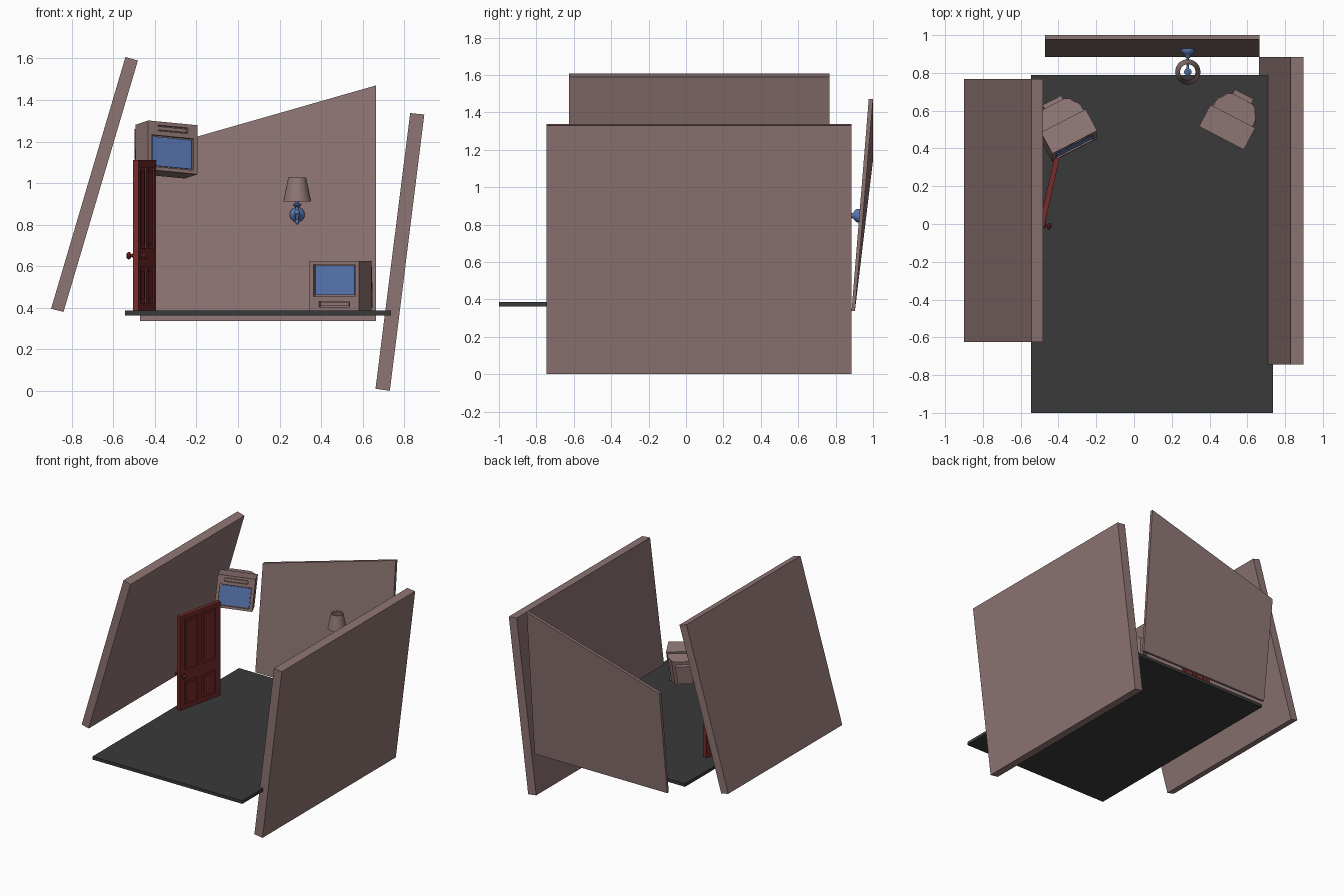
import bpy, bmesh
from math import radians, cos, sin, pi
from mathutils import Matrix, Vector

if "Cube" in bpy.data.objects:
    bpy.data.objects.remove(bpy.data.objects["Cube"], do_unlink=True)


def material(name, r, g, b):
    m = bpy.data.materials.new(name)
    m.use_nodes = True
    m.diffuse_color = (r, g, b, 1)
    m.node_tree.nodes["Principled BSDF"].inputs["Base Color"].default_value = (r, g, b, 1)
    return m


BROWN = material("dusty_brown", 0.27, 0.18, 0.174)
CHARCOAL = material("charcoal", 0.042, 0.042, 0.042)
RED = material("dark_red", 0.19, 0.024, 0.024)
BLUE = material("steel_blue", 0.1, 0.19, 0.45)
I = Matrix.Identity(4)


def finish(name, bm, mat, matrix=I, smooth=False):
    bmesh.ops.recalc_face_normals(bm, faces=bm.faces)
    mesh = bpy.data.meshes.new(name)
    bm.to_mesh(mesh)
    bm.free()
    mesh.materials.append(mat)
    ob = bpy.data.objects.new(name, mesh)
    bpy.context.collection.objects.link(ob)
    ob.matrix_world = matrix
    if smooth:
        bpy.ops.object.select_all(action='DESELECT')
        ob.select_set(True)
        bpy.context.view_layer.objects.active = ob
        bpy.ops.object.shade_smooth_by_angle(angle=radians(40))
    return ob


def loft(name, ring_a, ring_b, mat, matrix=I):
    """Solid between two rings with the same point count."""
    bm = bmesh.new()
    a = [bm.verts.new(p) for p in ring_a]
    b = [bm.verts.new(p) for p in ring_b]
    bm.faces.new(a)
    bm.faces.new(b)
    for i in range(len(a)):
        j = (i + 1) % len(a)
        bm.faces.new((a[i], a[j], b[j], b[i]))
    return finish(name, bm, mat, matrix)


def box(name, x, y, z, mat, matrix=I):
    ring = [(x[0], y[0]), (x[1], y[0]), (x[1], y[1]), (x[0], y[1])]
    return loft(name, [(*p, z[0]) for p in ring], [(*p, z[1]) for p in ring], mat, matrix)


def lathe(name, profile, mat, matrix, sides=24):
    """Spin (radius, height) points about the local z axis."""
    bm = bmesh.new()
    rings = [[bm.verts.new((r * cos(2 * pi * i / sides), r * sin(2 * pi * i / sides), h))
              for i in range(sides)] for r, h in profile]
    for low, high in zip(rings, rings[1:]):
        for i in range(sides):
            j = (i + 1) % sides
            bm.faces.new((low[i], low[j], high[j], high[i]))
    bmesh.ops.remove_doubles(bm, verts=bm.verts, dist=1e-5)
    return finish(name, bm, mat, matrix, smooth=True)


def ball(r, stretch=1.0, steps=8):
    return [(r * sin(pi * i / steps), -r * stretch * cos(pi * i / steps)) for i in range(steps + 1)]


# Floor and the three leaning walls
box("floor", (-0.545, 0.737), (-1.0, 0.79), (0.362, 0.386), CHARCOAL)


def side_wall(name, outline, y0, y1):
    loft(name, [(x, y0, z) for x, z in outline], [(x, y1, z) for x, z in outline], BROWN)


side_wall("right_wall", [(-0.9, 0.395), (-0.84, 0.38), (-0.482, 1.59), (-0.542, 1.607)], -0.625, 0.768)
side_wall("left_wall", [(0.662, 0.01), (0.731, 0.0), (0.897, 1.33), (0.829, 1.337)], -0.745, 0.885)


def back_ring(low_y, high_y):
    return [(-0.472, low_y, 0.337), (0.664, low_y, 0.337), (0.664, high_y, 1.47), (-0.472, high_y, 1.145)]


loft("back_wall", back_ring(0.885, 0.977), back_ring(0.903, 1.0), BROWN)

# Panelled door: local x runs along the width, local y through the thickness
W, H, T = 0.385, 0.725, 0.014
door = Matrix.Translation((-0.492, -0.025, 0.386)) @ Matrix.Rotation(radians(77.4), 4, 'Z')
box("door_core", (0.01, W - 0.01), (-0.006, 0.006), (0.005, H - 0.005), RED, door)
STILE, MULL = 0.045, 0.04
columns = [(STILE, (W - MULL) / 2), ((W + MULL) / 2, W - STILE)]
rows = [(0.035, 0.21), (0.3, H - 0.035)]
for name, x in (("front", (0, STILE)), ("middle", (columns[0][1], columns[1][0])), ("rear", (W - STILE, W))):
    box("door_stile_" + name, x, (-T, T), (0, H), RED, door)
for c, x in enumerate(columns):
    edges = [0] + [z for row in rows for z in row] + [H]
    for k in range(0, len(edges), 2):
        box(f"door_rail_{c}_{k}", x, (-T, T), (edges[k], edges[k + 1]), RED, door)
    for r, z in enumerate(rows):
        g = 0.02
        box(f"door_panel_{c}_{r}", (x[0] + g, x[1] - g), (-0.01, 0.01), (z[0] + g, z[1] - g), RED, door)
for side in (-1, 1):
    turn = Matrix.Rotation(-side * pi / 2, 4, 'X')
    spot = door @ Matrix.Translation((0.022, side * T, 0.265)) @ turn
    lathe("door_knob", [(0, 0), (0.016, 0), (0.016, 0.004), (0.007, 0.006), (0.007, 0.014),
                        (0.017, 0.02), (0.018, 0.028), (0.011, 0.035), (0, 0.036)], RED, spot, 16)


# Televisions: local origin at the middle of the front face, depth along +y
def television(name, matrix):
    def part(label, x, y, z, mat=BROWN):
        box(f"{name}_{label}", x, y, z, mat, matrix)

    w, h, lip = 0.134, 0.12, 0.014
    part("case", (-w, w), (lip, 0.13), (-h, h))
    for s in (-1, 1):
        part("bezel_side", sorted((s * 0.112, s * w)), (0, lip), (-h, h))
        part("slot_side", sorted((s * 0.082, s * 0.112)), (0, lip), (-0.102, -0.075))
    part("bezel_top", (-0.112, 0.112), (0, lip), (0.102, h))
    part("bezel_middle", (-0.112, 0.112), (0, lip), (-0.075, -0.052))
    part("bezel_bottom", (-0.112, 0.112), (0, lip), (-h, -0.102))
    part("slot_flap", (-0.077, 0.077), (0.006, lip), (-0.097, -0.08))
    part("screen", (-0.106, 0.106), (0.007, lip), (-0.046, 0.096), BLUE)
    half = [(0.122, 0.13), (0.122, 0.165), (0.113, 0.185), (0.1, 0.198), (0.085, 0.225), (0.06, 0.236)]
    outline = half + [(-x, y) for x, y in reversed(half)]
    loft(name + "_tube_cover", [(x, y, -0.105) for x, y in outline],
         [(x * 0.96, y, 0.092) for x, y in outline], BROWN, matrix)
    part("tube_cap", (-0.056, 0.056), (0.22, 0.262), (-0.08, 0.065))


television("lower_television",
           Matrix.Translation((0.463, 0.455, 0.506)) @ Matrix.Rotation(radians(-27.6), 4, 'Z'))
television("upper_television",
           Matrix.Translation((-0.314, 0.412, 1.172)) @ Matrix.Rotation(radians(28), 4, 'Z')
           @ Matrix.Rotation(radians(-9), 4, 'X') @ Matrix.Rotation(radians(185), 4, 'Y'))

# Wall lamp
LX, LY = 0.285, 0.805


def at(z, y=LY):
    return Matrix.Translation((LX, y, z))


lathe("lamp_shade", [(0.067, 0.912), (0.043, 1.026), (0.041, 1.026), (0.065, 0.912), (0.067, 0.912)],
      BROWN, at(0), 28)
lathe("lamp_cup", [(0, 0.865), (0.008, 0.868), (0.008, 0.884), (0.019, 0.892), (0.02, 0.899),
                   (0.009, 0.903), (0.009, 0.935), (0, 0.935)], BLUE, at(0), 16)
lathe("lamp_ball", ball(0.014), BLUE, at(0.86), 16)
lathe("lamp_finial", ball(0.01, 1.4), BLUE, at(0.815), 12)
lathe("lamp_wall_plate", [(0, 0.05), (0.012, 0.05), (0.016, 0.035), (0.03, 0.025), (0.036, 0.015),
                          (0.036, 0), (0, 0)], BLUE,
      at(0.848, 0.93) @ Matrix.Rotation(pi / 2, 4, 'X'))


def tube(name, points, radius):
    curve = bpy.data.curves.new(name, 'CURVE')
    curve.dimensions = '3D'
    curve.bevel_depth = radius
    curve.bevel_resolution = 2
    curve.resolution_u = 6
    curve.use_fill_caps = True
    spline = curve.splines.new('BEZIER')
    spline.bezier_points.add(len(points) - 1)
    for bp, p in zip(spline.bezier_points, points):
        bp.co = p
        bp.handle_left_type = bp.handle_right_type = 'AUTO'
    curve.materials.append(BLUE)
    bpy.context.collection.objects.link(bpy.data.objects.new(name, curve))


tube("lamp_arm", [(LX, 0.9, 0.85), (LX, 0.87, 0.835), (LX, 0.83, 0.815), (LX, LY, 0.825), (LX, LY, 0.87)], 0.007)
